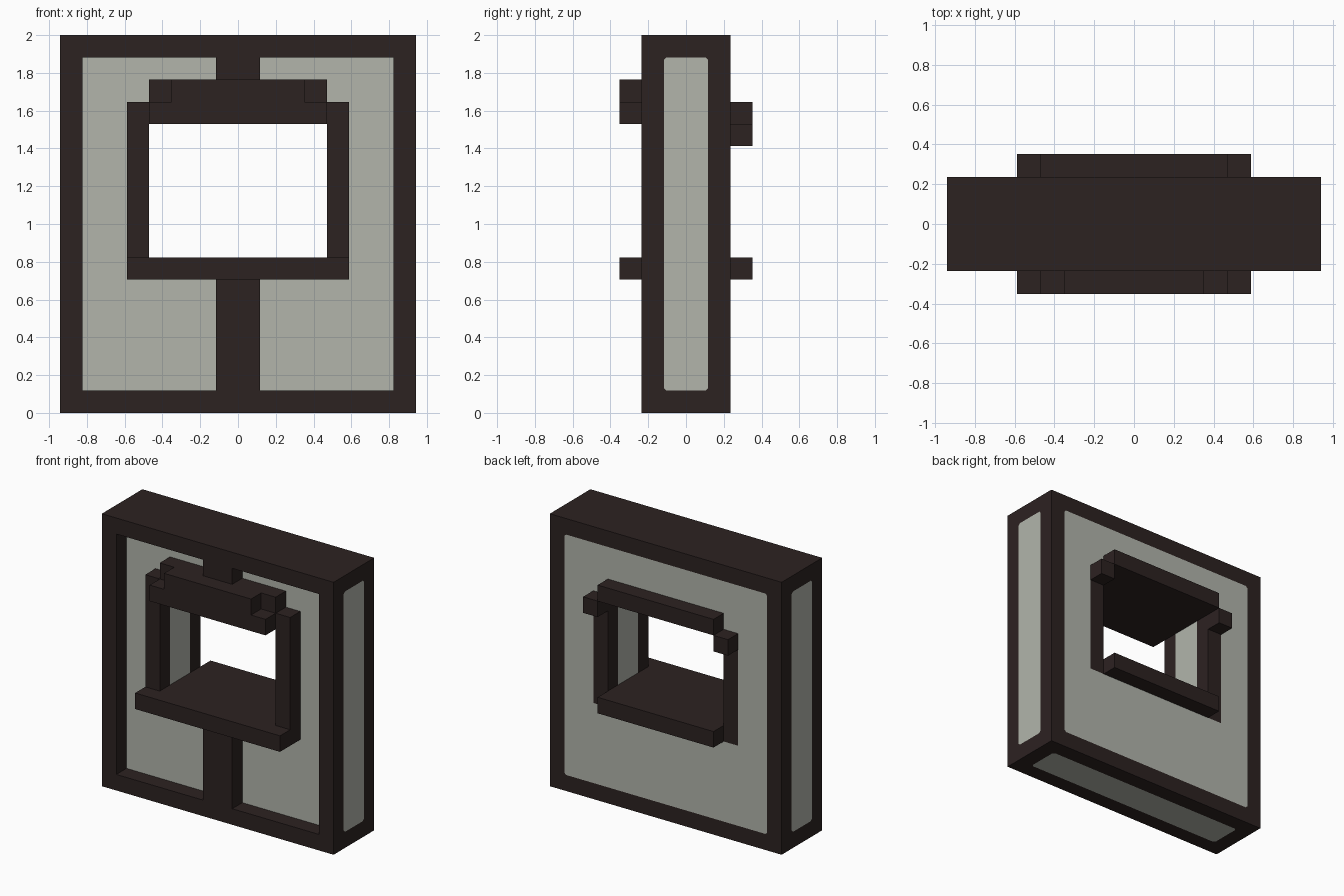
import bpy, bmesh
from mathutils import Vector

if "Cube" in bpy.data.objects:
    bpy.data.objects.remove(bpy.data.objects["Cube"], do_unlink=True)

U = 2 / 17  # one block unit; the wall is 16 x 4 x 17 units


def material(name, rgb):
    m = bpy.data.materials.new(name)
    m.use_nodes = True
    m.diffuse_color = (*rgb, 1)
    bsdf = next(n for n in m.node_tree.nodes if n.type == 'BSDF_PRINCIPLED')
    bsdf.inputs["Base Color"].default_value = (*rgb, 1)
    bsdf.inputs["Roughness"].default_value = 0.9
    return m


WOOD = material("dark wood", (0.0252, 0.0160, 0.0152))
PLASTER = material("grey plaster", (0.445, 0.462, 0.410))


def block_mesh(x, y, z):
    """Box spanning the given (min, max) ranges in block units."""
    bm = bmesh.new()
    bmesh.ops.create_cube(bm, size=1)
    for v in bm.verts:
        v.co = Vector([U * (r[0] if c < 0 else r[1]) for c, r in zip(v.co, (x, y, z))])
    return bm


def finish(name, bm, mats):
    me = bpy.data.meshes.new(name)
    bm.to_mesh(me)
    bm.free()
    for m in mats:
        me.materials.append(m)
    ob = bpy.data.objects.new(name, me)
    bpy.context.collection.objects.link(ob)
    return ob


def block(name, x, y, z, mat=WOOD):
    return finish(name, block_mesh(x, y, z), [mat])


def block_pair(name, x, y, z, mat=WOOD):
    block("left_" + name, x, y, z, mat)
    block("right_" + name, (-x[1], -x[0]), y, z, mat)


# Wall: wooden frame with plaster panels inset on every face but the top
bm = block_mesh((-8, 8), (-2, 2), (0, 17))
bm.normal_update()
panels = [f for f in bm.faces if f.normal.z < 0.5]
front = next(f for f in panels if f.normal.y < -0.5)
bmesh.ops.inset_individual(bm, faces=panels, thickness=U, use_even_offset=True)
for f in panels:
    f.material_index = 1
flush_corners = [v for f in panels if f is not front for v in f.verts]
# the front panel is set back one unit behind the frame
bmesh.ops.inset_individual(bm, faces=[front], thickness=0, depth=-U)
for e in front.edges:
    for f in e.link_faces:
        f.material_index = 1 if f is front else 0
# clipped corners on the flush panels
bmesh.ops.bevel(bm, geom=flush_corners, offset=0.014, offset_type='OFFSET',
                segments=1, profile=0.5, affect='VERTICES', material=0)
wall = finish("wall", bm, [WOOD, PLASTER])

# Window opening, cut through the wall
cut = block_mesh((-5, 5), (-4, 4), (6, 14))
for f in cut.faces:
    f.material_index = 1
cutter = finish("opening_cutter", cut, [WOOD, PLASTER])
cutter.hide_render = True
mod = wall.modifiers.new("opening", 'BOOLEAN')
mod.operation = 'DIFFERENCE'
mod.solver = 'EXACT'
mod.object = cutter
bpy.context.view_layer.objects.active = wall
bpy.ops.object.modifier_apply(modifier="opening")
bpy.data.objects.remove(cutter, do_unlink=True)

# Sill and lintel run right through the opening
block("sill", (-4, 4), (-3, 3), (6, 7))
block("lintel", (-4, 4), (-3, 3), (13, 14))
block_pair("sill_end", (4, 5), (-3, -1), (6, 7))

# Stepped upper beam on the front
block("upper_beam", (-3, 3), (-3, -1), (14, 15))
block_pair("upper_beam_end", (3, 4), (-2, -1), (14, 15))

# Window jambs: front post, plaster core, back post and projecting ear
block_pair("front_post", (4, 5), (-2, -1), (7, 14))
block_pair("jamb", (4, 5), (-1, 1), (6, 14), PLASTER)
block_pair("back_post", (4, 5), (1, 2), (6, 12))
block_pair("back_ear", (4, 5), (1, 3), (12, 13))
block_pair("back_infill", (4, 5), (1, 2), (13, 14), PLASTER)

# Centre braces above and below the window
block("upper_brace", (-1, 1), (-2, -1), (15, 16))
block("lower_brace", (-1, 1), (-2, -1), (1, 6))
